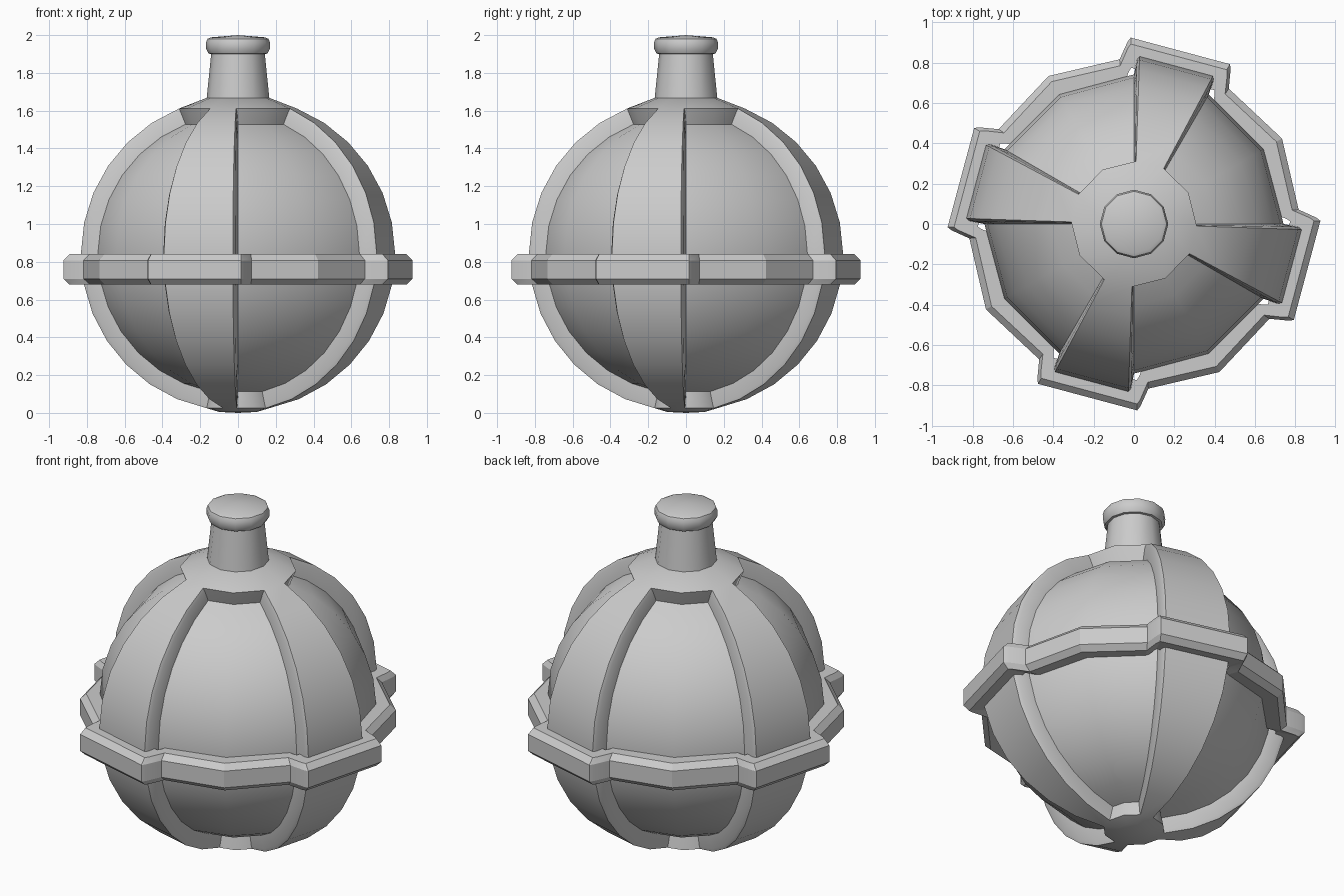
import bpy, bmesh
from math import sin, cos, radians

if "Cube" in bpy.data.objects:
    bpy.data.objects.remove(bpy.data.objects["Cube"])

CZ = 0.84  # height of the sphere centre


def finish(name, bm, angle=32):
    loose = [v for v in bm.verts if not v.link_faces]
    bmesh.ops.delete(bm, geom=loose, context='VERTS')
    bmesh.ops.recalc_face_normals(bm, faces=bm.faces)
    me = bpy.data.meshes.new(name)
    bm.to_mesh(me)
    bm.free()
    ob = bpy.data.objects.new(name, me)
    bpy.context.collection.objects.link(ob)
    bpy.ops.object.select_all(action='DESELECT')
    ob.select_set(True)
    bpy.context.view_layer.objects.active = ob
    bpy.ops.object.shade_smooth_by_angle(angle=radians(angle))
    return ob


def bridge(bm, a, b):
    n = len(a)
    for i in range(n):
        j = (i + 1) % n
        bm.faces.new((a[i], a[j], b[j], b[i]))


def polar(bm, a, r, z):
    return bm.verts.new((r * cos(radians(a)), r * sin(radians(a)), z))


# Body: four recessed 60 degree panels separated by raised 30 degree ribs
bm = bmesh.new()
ROWS = 14
levels = [(0.0, 0.742), (1.0, 0.815), (1.9, 0.832)]  # angle spread, radius
quads = []
for q in range(4):
    grids = []
    for spread, rad in levels:
        grid = []
        for i in range(ROWS):
            el = radians(-78.5 + 146.5 * i / (ROWS - 1))
            grid.append([polar(bm, q * 90 + a, rad * cos(el), CZ + rad * sin(el))
                         for a in (-spread, 30, 60 + spread)])
        grids.append(grid)
    g = grids[0]
    for i in range(ROWS - 1):
        for j in range(2):
            bm.faces.new((g[i][j], g[i][j + 1], g[i + 1][j + 1], g[i + 1][j]))
    # Recess wall and its chamfer
    loops = [g[0] + [r[2] for r in g[1:-1]] + g[-1][::-1]
             + [r[0] for r in g[-2:0:-1]] for g in grids]
    bridge(bm, loops[0], loops[1])
    bridge(bm, loops[1], loops[2])
    quads.append(grids[2])
# Rib faces
for q in range(4):
    a, b = quads[q], quads[(q + 1) % 4]
    for i in range(ROWS - 1):
        bm.faces.new((a[i][2], b[i][0], b[i + 1][0], a[i + 1][2]))
# Top and bottom caps
angles = [q * 90 + a for q in range(4) for a in (-1.9, 30, 61.9)]
for row, r, z in ((-1, 0.16, 1.67), (0, 0.10, 0.005)):
    edge = [v for g in quads for v in g[row]]
    ring = [polar(bm, a, r, z) for a in angles]
    bridge(bm, edge, ring)
    mid = bm.verts.new((0, 0, max(0, z - 0.005)))
    for i in range(12):
        bm.faces.new((ring[i], ring[(i + 1) % 12], mid))
finish('ribbed_body', bm)

# Belt: chamfered band that steps out over each rib
bm = bmesh.new()
half = [(-20, 0.82), (-17.0, 0.905), (-16.0, 0.925)]
outline = []
for q in range(4):
    c = 75 + 90 * q
    outline += [(c + a, r) for a, r in half]
    outline += [(c - a, r) for a, r in reversed(half)]
    outline.append((c + 45, 0.848))
section = [(0.15, 0.70), (0.032, 0.68), (0, 0.71), (0, 0.808), (0.032, 0.84), (0.15, 0.84)]
rings = [[polar(bm, a, r - d, z) for a, r in outline] for d, z in section]
for i in range(len(rings)):
    bridge(bm, rings[i], rings[(i + 1) % len(rings)])
finish('belt', bm, 15)

# Neck and rounded stopper
bm = bmesh.new()
profile = [(0.167, 1.655), (0.142, 1.90), (0.155, 1.902), (0.168, 1.925),
           (0.170, 1.96), (0.162, 1.98), (0.145, 1.988)]
rings = [[polar(bm, 30 * k, r, z) for k in range(12)] for r, z in profile]
for a, b in zip(rings, rings[1:]):
    bridge(bm, a, b)
tip = bm.verts.new((0, 0, 2.0))
for k in range(12):
    bm.faces.new((rings[-1][k], rings[-1][(k + 1) % 12], tip))
bm.faces.new(rings[0])
finish('neck', bm, 35)
